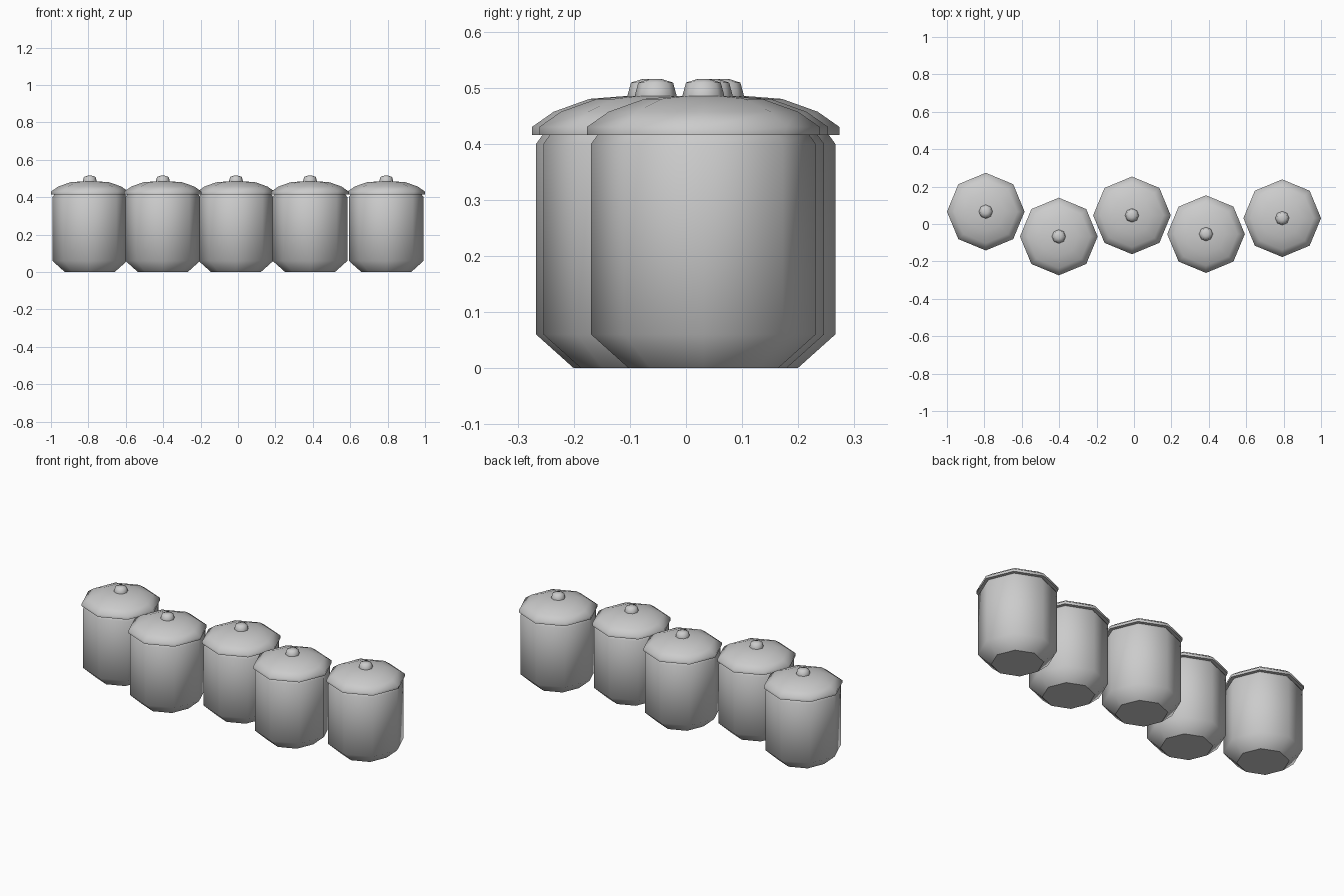
import bpy, bmesh, math

if "Cube" in bpy.data.objects:
    bpy.data.objects.remove(bpy.data.objects["Cube"])

SIDES = 8

grey = bpy.data.materials.new("plain grey")
grey.diffuse_color = (0.6, 0.6, 0.6, 1)
grey.use_nodes = True
grey.node_tree.nodes["Principled BSDF"].inputs["Base Color"].default_value = grey.diffuse_color


def turned(name, profile, sharp_rings, location):
    """Revolve (radius, height) points into a closed, smooth eight-sided solid."""
    bm = bmesh.new()
    rings = []
    for r, z in profile:
        rings.append([bm.verts.new((r * math.cos(math.tau * i / SIDES),
                                    r * math.sin(math.tau * i / SIDES), z))
                      for i in range(SIDES)])
    for low, high in zip(rings, rings[1:]):
        for i in range(SIDES):
            j = (i + 1) % SIDES
            bm.faces.new((low[i], low[j], high[j], high[i]))
    bm.faces.new(rings[0][::-1])
    bm.faces.new(rings[-1])
    for face in bm.faces:
        face.smooth = True
    # Crisp edges around the chosen rings
    for k in sharp_rings:
        for i in range(SIDES):
            edge = bm.edges.get((rings[k][i], rings[k][(i + 1) % SIDES]))
            edge.smooth = False
    mesh = bpy.data.meshes.new(name)
    bm.to_mesh(mesh)
    bm.free()
    mesh.materials.append(grey)
    obj = bpy.data.objects.new(name, mesh)
    obj.location = location
    bpy.context.collection.objects.link(obj)


# Cross-sections of one jar
BODY = [(0.133, 0), (0.2, 0.06), (0.2, 0.4), (0.187, 0.418)]
LID = [(0.18, 0.416), (0.2075, 0.416), (0.2075, 0.43), (0.169, 0.457),
       (0.105, 0.48), (0.03, 0.486)]
KNOB = [(0.037, 0.482), (0.037, 0.487), (0.031, 0.509), (0.012, 0.515)]

# Five jars in a staggered row
CENTRES = [(-0.7925, 0.066), (-0.402, -0.067), (-0.011, 0.046),
           (0.385, -0.054), (0.7925, 0.031)]

for n, (x, y) in enumerate(CENTRES, 1):
    place = (x, y, 0)
    turned(f"jar_body_{n}", BODY, [0, 3], place)
    turned(f"jar_lid_{n}", LID, [0, 1], place)
    turned(f"lid_knob_{n}", KNOB, [0], place)
